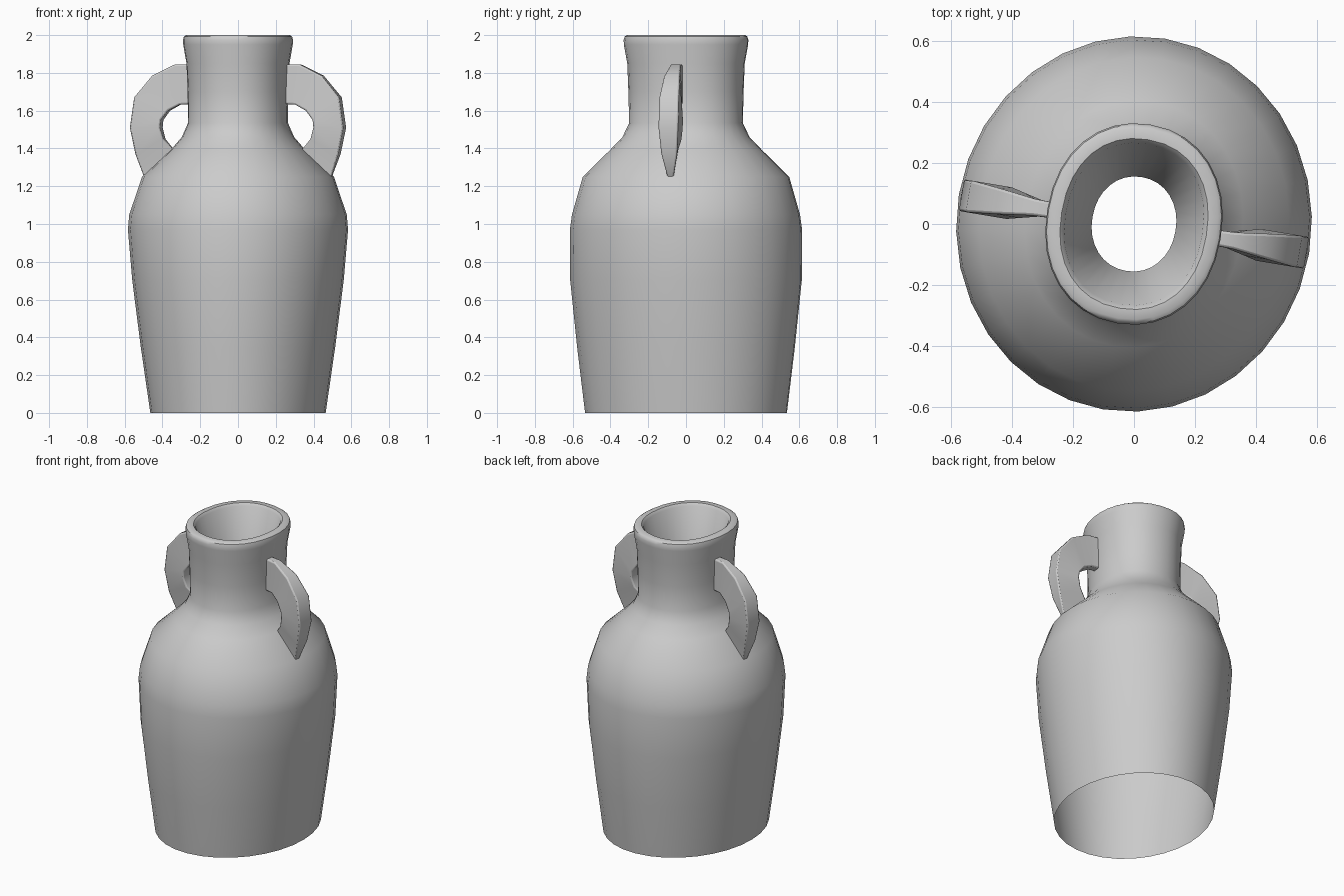
import bpy, bmesh, math
from mathutils import Matrix

if "Cube" in bpy.data.objects:
    bpy.data.objects.remove(bpy.data.objects["Cube"])

SIDES = 32
TURN = Matrix.Rotation(math.radians(-9.5), 4, 'Z')


def finish(name, bm, angle):
    bmesh.ops.transform(bm, matrix=TURN, verts=bm.verts)
    mesh = bpy.data.meshes.new(name)
    bm.to_mesh(mesh)
    bm.free()
    ob = bpy.data.objects.new(name, mesh)
    bpy.context.collection.objects.link(ob)
    bpy.ops.object.select_all(action='DESELECT')
    ob.select_set(True)
    bpy.context.view_layer.objects.active = ob
    bpy.ops.object.shade_smooth_by_angle(angle=math.radians(angle))
    return ob


def oval(bm, a, b, z, power):
    ring = []
    for i in range(SIDES):
        t = 2 * math.pi * i / SIDES
        c, s = math.cos(t), math.sin(t)
        x = a * math.copysign(abs(c) ** (2 / power), c)
        y = b * math.copysign(abs(s) ** (2 / power), s)
        ring.append(bm.verts.new((x, y, z)))
    return ring


# jug shell, open underneath: half width, half depth, height, squareness
profile = [
    (.462, .537, 0, 2), (.513, .579, .35, 2), (.558, .615, .70, 2),
    (.582, .616, .97, 2), (.575, .605, 1.05, 2), (.507, .548, 1.25, 2),
    (.356, .405, 1.39, 2.05), (.295, .337, 1.46, 2.1), (.262, .301, 1.535, 2.15),
    (.264, .305, 1.70, 2.15), (.270, .311, 1.85, 2.15), (.287, .329, 1.95, 2.15),
    (.288, .330, 1.975, 2.15), (.284, .325, 1.992, 2.15), (.272, .313, 2.0, 2.15),
    (.240, .280, 2.0, 2.2), (.226, .266, 1.985, 2.2), (.138, .156, 1.50, 2.1),
]
bm = bmesh.new()
rings = [oval(bm, *p) for p in profile]
for lo, hi in zip(rings, rings[1:]):
    for i in range(SIDES):
        j = (i + 1) % SIDES
        bm.faces.new((lo[i], lo[j], hi[j], hi[i]))
finish("jug_body", bm, 40)

# handle stations: outer radius, outer z, inner radius, inner z, thickness
stations = [
    (.250, 1.845, .250, 1.635, .05), (.335, 1.845, .310, 1.632, .055),
    (.455, 1.785, .370, 1.60, .085), (.550, 1.67, .408, 1.55, .105),
    (.573, 1.51, .412, 1.51, .105), (.545, 1.37, .395, 1.45, .085),
    (.503, 1.25, .350, 1.40, .035), (.480, 1.225, .325, 1.37, .03),
]


def handle(name, side):
    bm = bmesh.new()
    loops = []
    for ro, zo, ri, zi, t in stations:
        loops.append([bm.verts.new((side * r, y, z)) for r, y, z in
                      ((ro, -t / 2, zo), (ro, t / 2, zo), (ri, t / 2, zi), (ri, -t / 2, zi))])
    for p, q in zip(loops, loops[1:]):
        for i in range(4):
            j = (i + 1) % 4
            bm.faces.new((p[i], p[j], q[j], q[i]))
    bm.faces.new(loops[0])
    bm.faces.new(loops[-1])
    bmesh.ops.recalc_face_normals(bm, faces=bm.faces)
    ob = finish(name, bm, 40)
    bev = ob.modifiers.new("soft_edges", 'BEVEL')
    bev.width = .008
    bev.segments = 2
    bev.limit_method = 'ANGLE'
    bev.angle_limit = math.radians(50)


handle("left_handle", -1)
handle("right_handle", 1)
